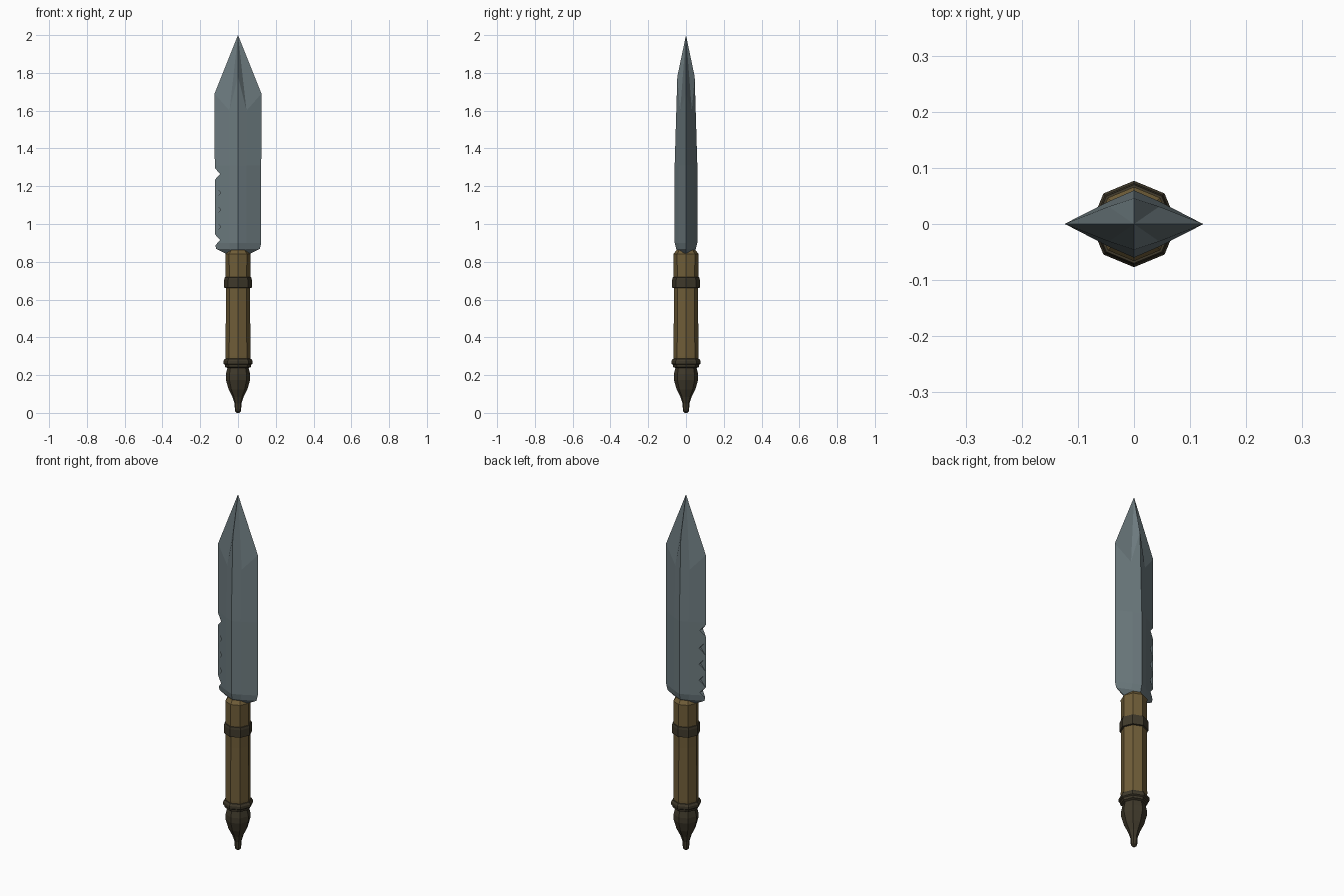
import bpy, bmesh, math

if "Cube" in bpy.data.objects:
    bpy.data.objects.remove(bpy.data.objects["Cube"])


def material(name, rgb):
    m = bpy.data.materials.new(name)
    m.diffuse_color = (*rgb, 1)
    m.use_nodes = True
    m.node_tree.nodes["Principled BSDF"].inputs["Base Color"].default_value = m.diffuse_color
    return m


STEEL = material("steel", (0.15, 0.195, 0.21))
WOOD = material("wood", (0.16, 0.11, 0.04))
IRON = material("dark_bronze", (0.05, 0.041, 0.024))


def finish(name, bm, mat=None):
    bmesh.ops.recalc_face_normals(bm, faces=bm.faces)
    me = bpy.data.meshes.new(name)
    bm.to_mesh(me)
    bm.free()
    ob = bpy.data.objects.new(name, me)
    bpy.context.collection.objects.link(ob)
    if mat:
        me.materials.append(mat)
    return ob


def loft(name, rings, mat):
    """Join equal-length rings of points; a one-point end makes a tip."""
    bm = bmesh.new()
    loops = [[bm.verts.new(p) for p in r] for r in rings]
    for a, b in zip(loops, loops[1:]):
        n = max(len(a), len(b))
        for i in range(n):
            j = (i + 1) % n
            if len(b) == 1:
                bm.faces.new((a[i], a[j], b[0]))
            else:
                bm.faces.new((a[i], a[j], b[j], b[i]))
    for end in (loops[0], loops[-1]):
        if len(end) > 2:
            bm.faces.new(end)
    return finish(name, bm, mat)


def turned(name, profile, mat, sides=8):
    """Octagonal turned part from (radius, z) pairs."""
    return loft(name, [[(r * math.cos(math.tau * i / sides),
                         r * math.sin(math.tau * i / sides), z)
                        for i in range(sides)] for r, z in profile], mat)


def prism(bm, tri, y0, y1):
    """Triangular prism along y from (x, z) corners."""
    a = [bm.verts.new((x, y0, z)) for x, z in tri]
    b = [bm.verts.new((x, y1, z)) for x, z in tri]
    bm.faces.new(a)
    bm.faces.new(b)
    for i in range(3):
        j = (i + 1) % 3
        bm.faces.new((a[i], a[j], b[j], b[i]))


# Blade: flattened diamond section with slight side facets
def section(w, t, m, z):
    f = t * (1 - m / w) * 1.06          # facet point just outside the diamond
    return [(w, 0, z), (m, f, z), (0, t, z), (-m, f, z),
            (-w, 0, z), (-m, -f, z), (0, -t, z), (m, -f, z)]


def section_shoulder(w, t, m, z_edge, z_mid, z_ridge):
    zs = [z_edge, z_mid, z_ridge, z_mid] * 2
    return [(x, y, z) for (x, y, _), z in zip(section(w, t, m, 0), zs)]


blade = loft("blade", [
    section(0.05, 0.035, 0.02, 0.835),
    section(0.115, 0.052, 0.045, 0.868),
    section(0.123, 0.06, 0.045, 0.90),
    section(0.123, 0.06, 0.045, 1.31),
    section_shoulder(0.124, 0.046, 0.045, 1.69, 1.60, 1.78),
    [(0, 0, 2.0)]], STEEL)

# Serrations: open notches at both ends, dents on both faces between them
bm = bmesh.new()
for z in (1.265, 0.915):
    prism(bm, [(-0.135, z + 0.045), (-0.095, z), (-0.135, z - 0.045)], -0.1, 0.1)
for z in (1.165, 1.075, 0.985):
    for s in (-1, 1):
        prism(bm, [(-0.128, z + 0.045), (-0.092, z), (-0.128, z - 0.045)],
              s * 0.002, s * 0.1)
cutter = finish("serration_cutter", bm)
cutter.hide_render = True
cutter.hide_viewport = True
mod = blade.modifiers.new("serrations", 'BOOLEAN')
mod.operation = 'DIFFERENCE'
mod.solver = 'EXACT'
mod.object = cutter

# Grip
turned("grip", [(0.064, 0.25), (0.066, 0.30), (0.064, 0.60),
                (0.066, 0.842), (0.05, 0.862)], WOOD)

# Band around the upper grip
turned("grip_band", [(0.06, 0.66), (0.073, 0.663), (0.073, 0.705),
                     (0.07, 0.718), (0.06, 0.719)], IRON)

# Two-step collar below the grip
turned("collar", [(0.055, 0.237), (0.068, 0.243), (0.07, 0.255), (0.077, 0.26),
                  (0.077, 0.275), (0.07, 0.286), (0.06, 0.288)], IRON)

# Pommel tapering to a small knob
turned("pommel", [(0.006, 0), (0.015, 0.008), (0.017, 0.022), (0.018, 0.05),
                  (0.03, 0.085), (0.05, 0.125), (0.064, 0.175),
                  (0.064, 0.205), (0.056, 0.24)], IRON)
